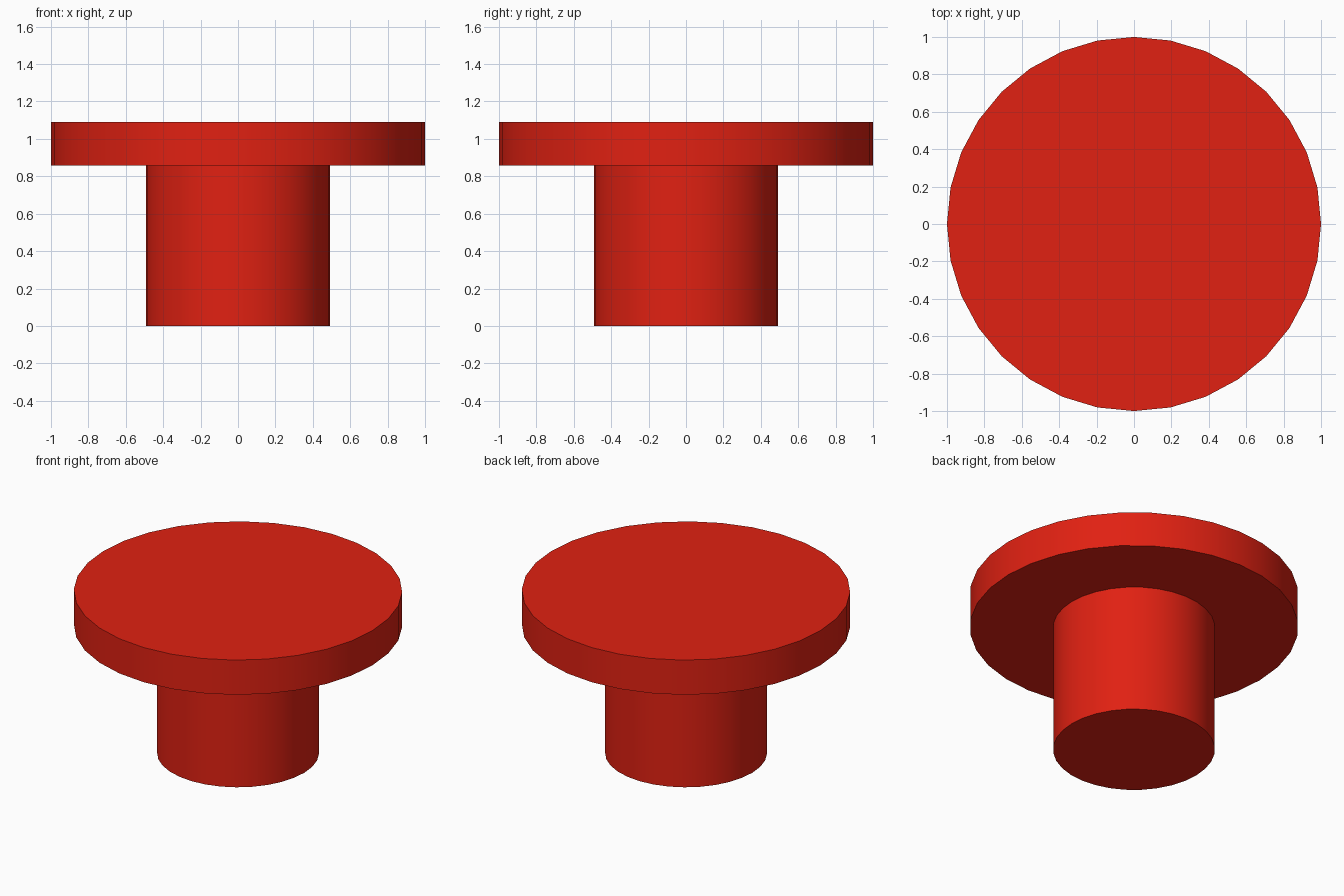
import bpy

if "Cube" in bpy.data.objects:
    bpy.data.objects.remove(bpy.data.objects["Cube"])

# Shared red finish
red = bpy.data.materials.new("red")
red.diffuse_color = (0.75, 0.015, 0.006, 1)
red.use_nodes = True
red.node_tree.nodes["Principled BSDF"].inputs["Base Color"].default_value = red.diffuse_color


def disc(name, radius, bottom, top):
    bpy.ops.mesh.primitive_cylinder_add(
        vertices=32, radius=radius, depth=top - bottom,
        location=(0, 0, (bottom + top) / 2))
    obj = bpy.context.object
    obj.name = name
    obj.data.materials.append(red)
    bpy.ops.object.shade_smooth_by_angle()
    return obj


# Narrow stem standing on the ground
disc("stem", 0.493, 0.0, 0.858)

# Wide flat cap on top
disc("cap", 1.0, 0.858, 1.091)
